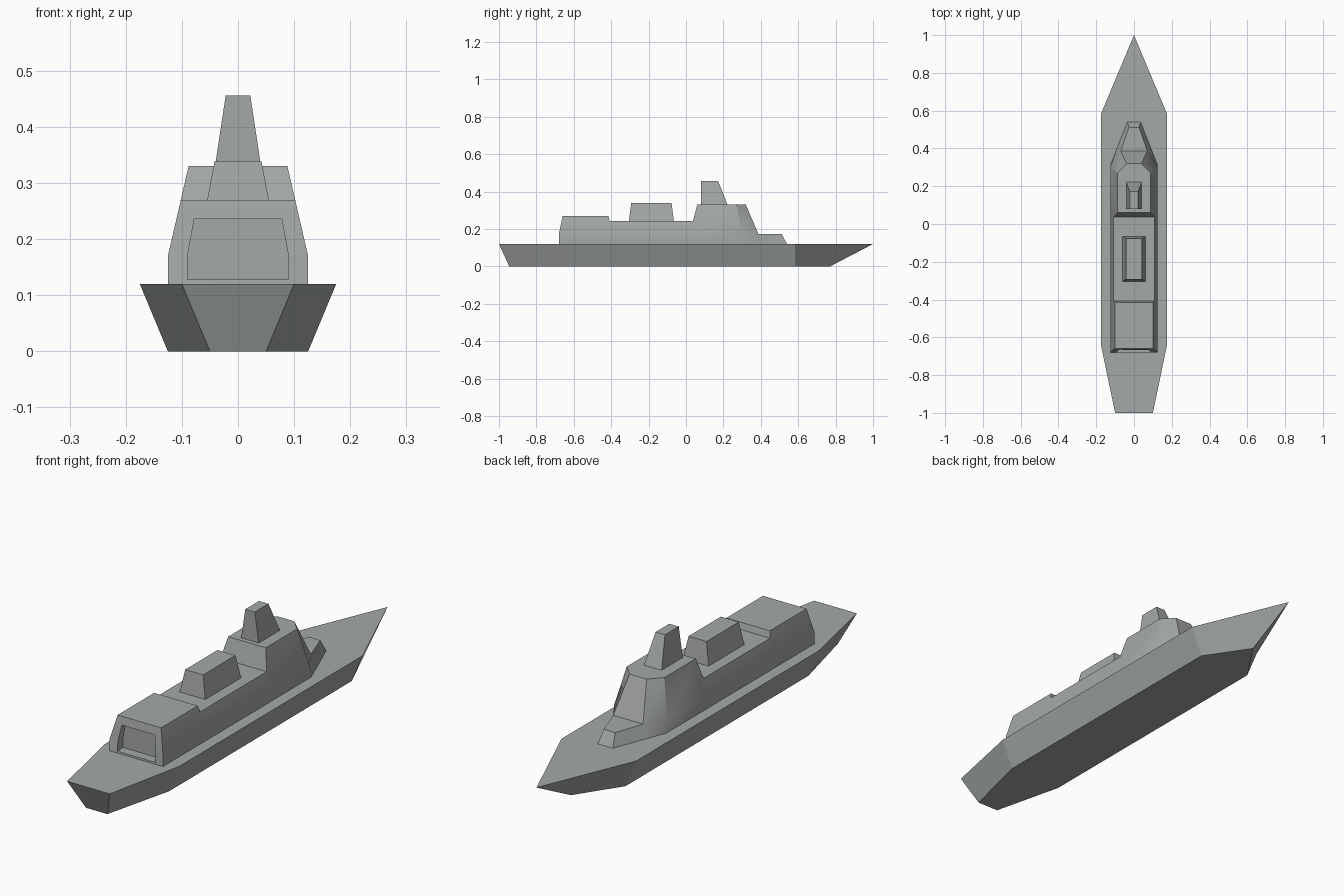
import bpy, bmesh, math

if "Cube" in bpy.data.objects:
    bpy.data.objects.remove(bpy.data.objects["Cube"])

# Naval grey paint shared by all parts
paint = bpy.data.materials.new("naval_grey")
paint.diffuse_color = (0.37, 0.395, 0.387, 1)
paint.use_nodes = True
paint.node_tree.nodes["Principled BSDF"].inputs["Base Color"].default_value = paint.diffuse_color


def loft(name, rings):
    """Skin a list of equal-length point rings and cap both ends."""
    bm = bmesh.new()
    rows = [[bm.verts.new(p) for p in ring] for ring in rings]
    n = len(rows[0])
    for a, b in zip(rows, rows[1:]):
        for i in range(n):
            j = (i + 1) % n
            bm.faces.new((a[i], a[j], b[j], b[i]))
    bm.faces.new(rows[0])
    bm.faces.new(rows[-1])
    bmesh.ops.remove_doubles(bm, verts=bm.verts, dist=1e-5)
    bmesh.ops.dissolve_degenerate(bm, edges=bm.edges, dist=1e-5)
    bmesh.ops.recalc_face_normals(bm, faces=bm.faces)
    mesh = bpy.data.meshes.new(name)
    bm.to_mesh(mesh)
    bm.free()
    mesh.materials.append(paint)
    obj = bpy.data.objects.new(name, mesh)
    bpy.context.collection.objects.link(obj)
    return obj


def mirrored(points):
    """Right-hand points followed by their mirror images in reverse."""
    return points + [(-x, y, z) for x, y, z in reversed(points)]


def block(name, bottom, top):
    """Tapered block; each end is (half width, back y, front y, z)."""
    return loft(name, [mirrored([(w, y0, z), (w, y1, z)])
                       for w, y0, y1, z in (bottom, top)])


# Hull: keel outline lofted to the flared deck outline
def hull_ring(z, stern, mid, bow):
    side = [(stern[0], stern[1], z), (mid, -0.64, z), (mid, 0.583, z)]
    return side + [(0, bow, z)] + mirrored(side)[3:]


loft("hull", [hull_ring(0, (0.05, -0.945), 0.125, 0.77),
              hull_ring(0.12, (0.10, -1.0), 0.175, 1.0)])


# Superstructure: cross-sections from the hangar to the foredeck
def section(y_base, y_knee, y_top, z_top):
    w_top = 0.125 - (z_top - 0.17) * 0.231
    return mirrored([(0.125, y_base, 0.12), (0.125, y_knee, 0.17),
                     (w_top, y_top, z_top)])


fore_base, fore_knee = (0.094, 0.39, 0.12), (0.07, 0.387, 0.173)
nose = (0.027, 0.512, 0.173)
superstructure = loft("superstructure", [
    section(-0.68, -0.68, -0.66, 0.27),
    section(-0.415, -0.415, -0.415, 0.27),
    section(-0.408, -0.408, -0.408, 0.243),
    section(0.037, 0.037, 0.037, 0.243),
    section(0.06, 0.06, 0.06, 0.33),
    section(0.31, 0.302, 0.27, 0.33),
    mirrored([fore_base, fore_knee, (0.04, 0.32, 0.33)]),
    mirrored([fore_base, fore_knee, fore_knee]),
    mirrored([(0.035, 0.54, 0.12), nose, nose]),
])

# Hangar door recess cut into the rear wall
cutter = loft("hangar_cutter", [
    mirrored([(0.09, y, 0.128), (0.09, y, 0.17), (0.078, y, 0.236)])
    for y in (-0.75, -0.64)])
cutter.hide_render = True
mod = superstructure.modifiers.new("hangar_opening", 'BOOLEAN')
mod.operation = 'DIFFERENCE'
mod.solver = 'EXACT'
mod.object = cutter
bpy.context.view_layer.objects.active = superstructure
superstructure.select_set(True)
bpy.ops.object.modifier_apply(modifier=mod.name)
bpy.data.objects.remove(cutter)

# Soft transitions along the wall knuckles and bridge corners
bpy.ops.object.shade_smooth_by_angle(angle=math.radians(35))

# Funnel and mast
block("funnel", (0.06, -0.305, -0.065, 0.243), (0.042, -0.293, -0.077, 0.338))
block("mast", (0.041, 0.08, 0.222, 0.33), (0.022, 0.08, 0.172, 0.456))
